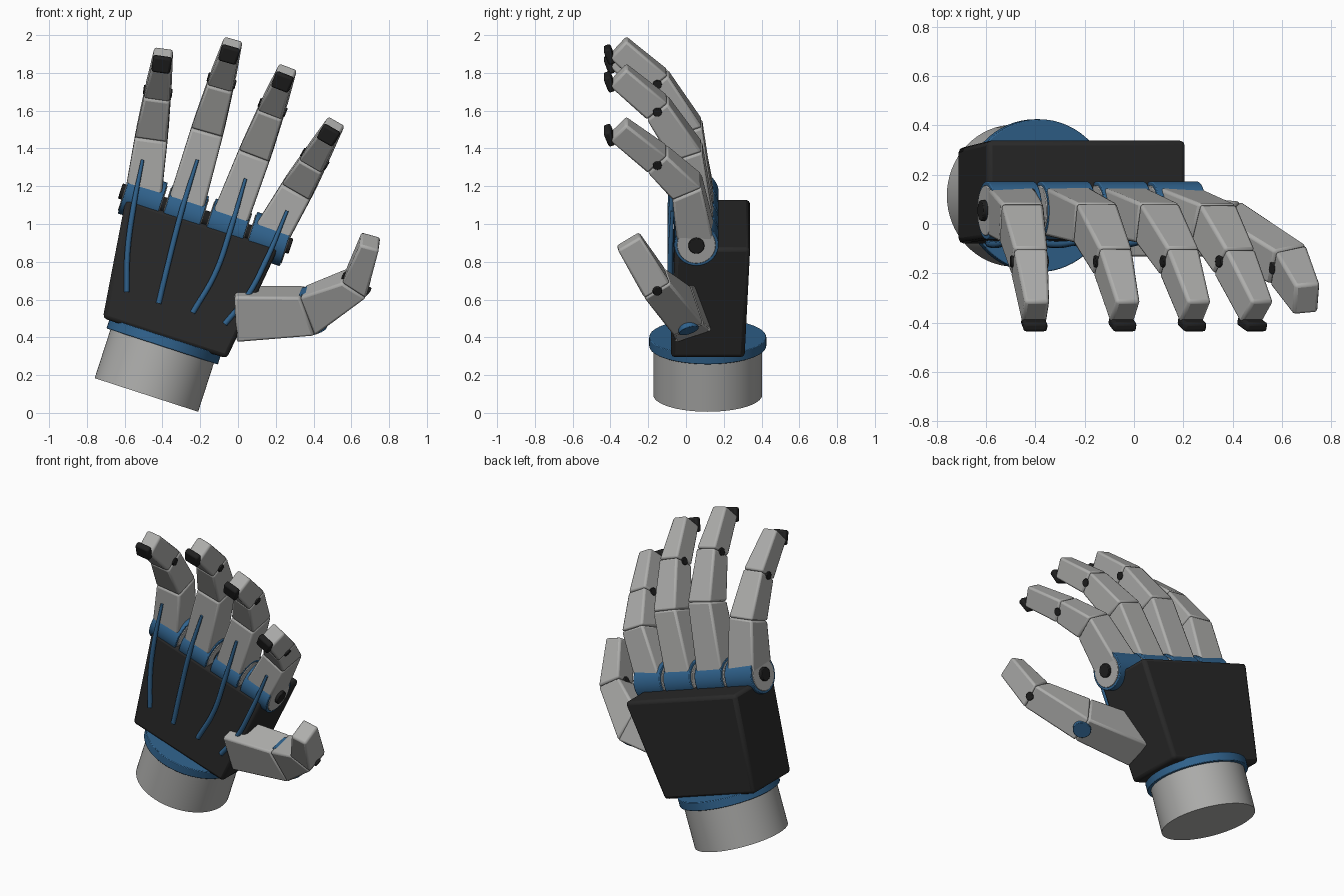
import bpy, bmesh, math
from mathutils import Vector, Matrix

if "Cube" in bpy.data.objects:
    bpy.data.objects.remove(bpy.data.objects["Cube"])


def material(name, rgb):
    m = bpy.data.materials.new(name)
    m.use_nodes = True
    m.diffuse_color = (*rgb, 1)
    m.node_tree.nodes["Principled BSDF"].inputs["Base Color"].default_value = (*rgb, 1)
    return m


GREY = material("light grey shell", (0.42, 0.42, 0.41))
DARK = material("charcoal palm", (0.022, 0.022, 0.022))
BLACK = material("black rubber", (0.014, 0.014, 0.014))
BLUE = material("steel blue", (0.03, 0.125, 0.27))

# Hand frame: across the palm, depth, and along the palm
TILT = math.radians(18)
ACROSS = Vector((math.cos(TILT), 0, -math.sin(TILT)))
ALONG = Vector((math.sin(TILT), 0, math.cos(TILT)))
DEPTH = Vector((0, 1, 0))
ORIGIN = Vector((-0.485, 0, 0.095))


def hand(u, y, w):
    return ORIGIN + ACROSS * u + DEPTH * y + ALONG * w


def finish(bm, name, mat, bevel=0.0):
    bmesh.ops.recalc_face_normals(bm, faces=bm.faces[:])
    mesh = bpy.data.meshes.new(name)
    bm.to_mesh(mesh)
    bm.free()
    ob = bpy.data.objects.new(name, mesh)
    bpy.context.collection.objects.link(ob)
    mesh.materials.append(mat)
    if bevel:
        mod = ob.modifiers.new("rounded edges", "BEVEL")
        mod.width, mod.segments = bevel, 2
    bpy.ops.object.select_all(action="DESELECT")
    ob.select_set(True)
    bpy.context.view_layer.objects.active = ob
    bpy.ops.object.shade_smooth_by_angle(angle=math.radians(35))
    return ob


def rod(name, a, b, radius, mat, bevel=0.0, sides=40):
    axis = b - a
    bm = bmesh.new()
    turn = axis.to_track_quat("Z", "Y").to_matrix().to_4x4()
    bmesh.ops.create_cone(bm, cap_ends=True, segments=sides, radius1=radius, radius2=radius,
                          depth=axis.length, matrix=Matrix.Translation((a + b) / 2) @ turn)
    return finish(bm, name, mat, bevel)


def block(name, rings, mat, bevel):
    """Box lofted between two four-cornered rings."""
    bm = bmesh.new()
    lo, hi = [[bm.verts.new(p) for p in ring] for ring in rings]
    bm.faces.new(lo)
    bm.faces.new(hi)
    for i in range(4):
        j = (i + 1) % 4
        bm.faces.new((lo[i], lo[j], hi[j], hi[i]))
    return finish(bm, name, mat, bevel)


def ring(centre, side, up):
    return [centre + side * s + up * t for s, t in ((-1, -1), (1, -1), (1, 1), (-1, 1))]


def limb(name, points, lateral, widths, heights):
    """Mitred chain of blocks; returns the (side, up) axes at each joint."""
    dirs = [(b - a).normalized() for a, b in zip(points, points[1:])]
    tangents = [dirs[0]] + [(a + b).normalized() for a, b in zip(dirs, dirs[1:])] + [dirs[-1]]
    axes = []
    for t in tangents:
        side = (lateral - t * lateral.dot(t)).normalized()
        axes.append((side, t.cross(side).normalized()))
    rings = [ring(p, s * w, u * h) for p, (s, u), w, h in zip(points, axes, widths, heights)]
    for part, pair in zip(("lower", "middle", "tip"), zip(rings, rings[1:])):
        block(f"{name}_{part}", pair, GREY, 0.013)
    return axes


# Wrist and collar
rod("wrist", hand(0, 0.115, 0), hand(0, 0.115, 0.29), 0.288, GREY, sides=64)
rod("wrist_collar", hand(0, 0.115, 0.27), hand(0, 0.115, 0.325), 0.31, BLUE, 0.004, 64)

# Palm, wider towards the knuckles
block("palm", [[hand(u, y, w) for u, y in ((-h, front), (h, front), (h, back), (-h, back))]
               for h, front, back, w in ((0.345, -0.08, 0.31, 0.315), (0.425, -0.06, 0.34, 0.955))],
      DARK, 0.022)

# Fingers: position across, lean in degrees, lower length, middle length
FINGERS = {
    "little": (-0.34, 8, 0.34, 0.23),
    "ring": (-0.11, 16, 0.46, 0.26),
    "middle": (0.13, 21, 0.42, 0.25),
    "index": (0.36, 30, 0.32, 0.17),
}
KNUCKLE_Y, KNUCKLE_W = 0.055, 0.985
for name, (u, lean, lower, mid) in FINGERS.items():
    a = math.radians(lean)
    lateral = Vector((math.cos(a), 0, -math.sin(a)))
    up = Vector((math.sin(a), 0, math.cos(a)))
    knuckle = hand(u, KNUCKLE_Y, KNUCKLE_W)
    end = lower + mid + 0.185
    steps = ((0.0, 0.0), (-0.05, lower), (-0.207, lower + mid), (-0.415, end))
    pts = [knuckle + DEPTH * y + up * b for y, b in steps]
    limb(name + "_finger", pts, lateral, (0.098, 0.086, 0.069, 0.05), (0.1, 0.085, 0.072, 0.066))

    # Knuckle sleeve, hub and hinge pins
    rod(name + "_knuckle_sleeve", knuckle - ACROSS * 0.101, knuckle + ACROSS * 0.101, 0.118, BLUE, 0.004)
    rod(name + "_knuckle_hub", knuckle - ACROSS * 0.106, knuckle + ACROSS * 0.106, 0.102, GREY, 0.003)
    rod(name + "_knuckle_pin", knuckle - ACROSS * 0.125, knuckle + ACROSS * 0.125, 0.042, BLACK, 0.004)
    rod(name + "_joint_pin", pts[2] - lateral * 0.077, pts[2] + lateral * 0.077, 0.024, BLACK, 0.003, 20)

    # Fingertip pad
    slope = math.radians(20)
    normal = DEPTH * -math.cos(slope) - up * math.sin(slope)
    rise = up * math.cos(slope) - DEPTH * math.sin(slope)
    centre = pts[3] - DEPTH * 0.045 - up * 0.04
    block(name + "_fingertip_pad",
          [ring(centre + normal * d, lateral * 0.049, rise * 0.045) for d in (-0.02, 0.02)], BLACK, 0.012)

# Thumb
thumb = [Vector(p) for p in ((-0.01, 0.0, 0.525), (0.38, -0.02, 0.54), (0.625, -0.165, 0.685), (0.7, -0.305, 0.91))]
axes = limb("thumb", thumb, Vector((0, 0.95, 0.32)), (0.1, 0.088, 0.08, 0.07), (0.128, 0.115, 0.076, 0.052))
out = axes[1][1]
rod("thumb_bearing", thumb[1] - out * 0.118, thumb[1] + out * 0.118, 0.055, BLUE, 0.003)
out = axes[2][1]
rod("thumb_joint_pin", thumb[2] - out * 0.083, thumb[2] + out * 0.083, 0.025, BLACK, 0.003, 20)

# Tendon cables over the palm
TENDONS = (
    ((-0.59, 0.64), (-0.585, 0.85), (-0.555, 1.08), (-0.505, 1.34)),
    ((-0.42, 0.58), (-0.36, 0.83), (-0.295, 1.08), (-0.215, 1.34)),
    ((-0.24, 0.53), (-0.12, 0.74), (-0.04, 0.97), (0.04, 1.24)),
    ((-0.07, 0.47), (0.05, 0.62), (0.15, 0.81), (0.26, 1.07)),
)
for name, path in zip(FINGERS, TENDONS):
    curve = bpy.data.curves.new(name + "_tendon", "CURVE")
    curve.dimensions = "3D"
    curve.bevel_depth, curve.bevel_resolution = 0.015, 3
    curve.use_fill_caps = True
    spline = curve.splines.new("BEZIER")
    spline.bezier_points.add(len(path) - 1)
    for point, (x, z), y in zip(spline.bezier_points, path, (-0.075, -0.08, -0.083, -0.072)):
        point.co = (x, y, z)
        point.handle_left_type = point.handle_right_type = "AUTO"
    spline.bezier_points[-1].radius = 0.6
    curve.materials.append(BLUE)
    bpy.context.collection.objects.link(bpy.data.objects.new(name + "_tendon", curve))
